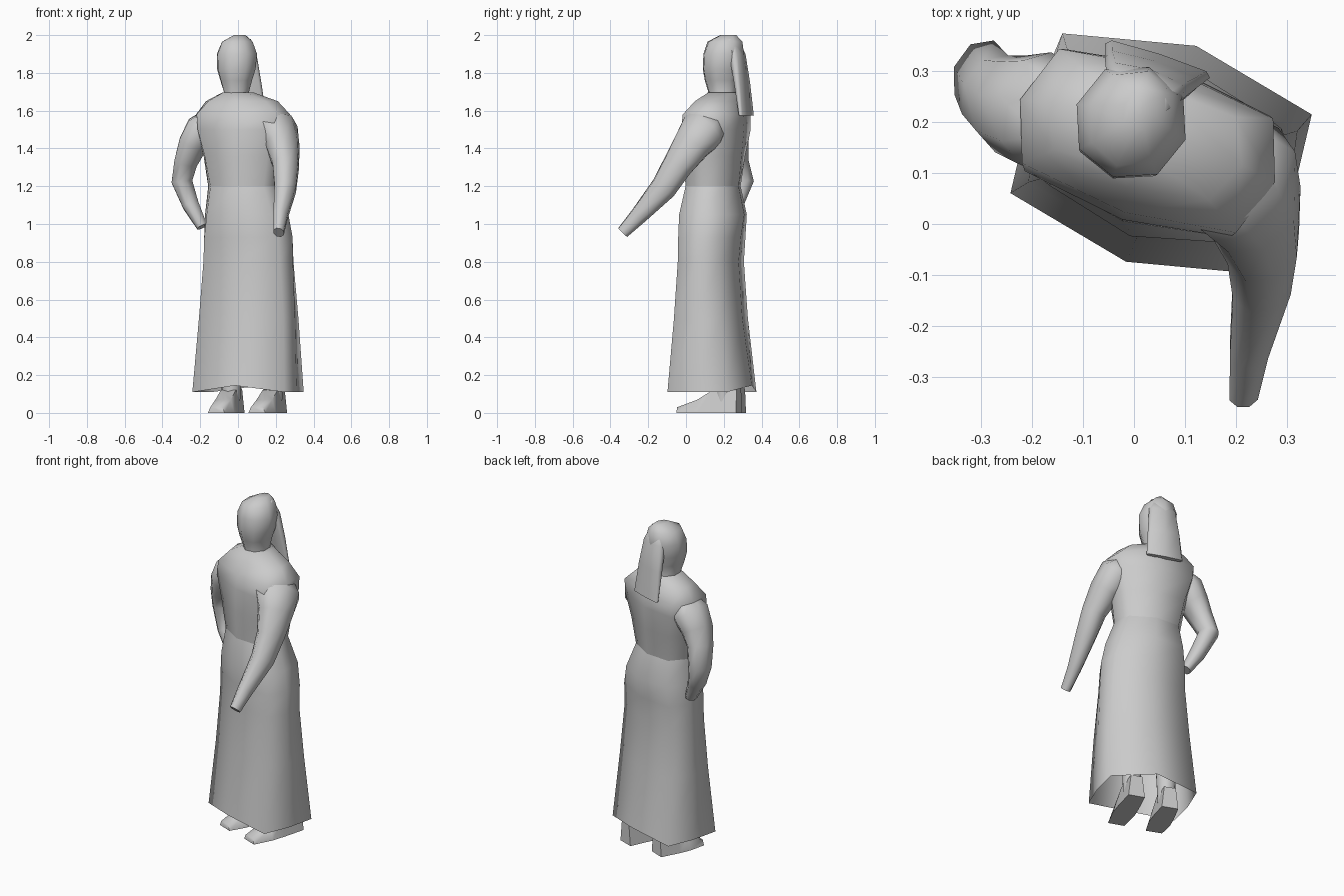
import bpy, bmesh, math
from mathutils import Vector

old = bpy.data.objects.get("Cube")
if old:
    bpy.data.objects.remove(old, do_unlink=True)

grey = bpy.data.materials.new("plain grey")
grey.use_nodes = True
grey.diffuse_color = (0.6, 0.6, 0.6, 1)
grey.node_tree.nodes["Principled BSDF"].inputs["Base Color"].default_value = grey.diffuse_color

TURN = math.radians(-18)          # the whole figure faces slightly to its right
U = Vector((math.cos(TURN), math.sin(TURN), 0))
V = Vector((-math.sin(TURN), math.cos(TURN), 0))
UP = Vector((0, 0, 1))


def loft(name, rings, cap_start=True, cap_end=True, sharp=75):
    """Skin a list of equal point rings."""
    bm = bmesh.new()
    loops = [[bm.verts.new(p) for p in ring] for ring in rings]
    n = len(loops[0])
    for a, b in zip(loops, loops[1:]):
        for i in range(n):
            j = (i + 1) % n
            bm.faces.new((a[i], a[j], b[j], b[i]))
    if cap_start:
        bm.faces.new(loops[0][::-1])
    if cap_end:
        bm.faces.new(loops[-1])
    bmesh.ops.recalc_face_normals(bm, faces=bm.faces)
    mesh = bpy.data.meshes.new(name)
    bm.to_mesh(mesh)
    bm.free()
    mesh.materials.append(grey)
    obj = bpy.data.objects.new(name, mesh)
    bpy.context.collection.objects.link(obj)
    bpy.ops.object.select_all(action="DESELECT")
    obj.select_set(True)
    bpy.context.view_layer.objects.active = obj
    bpy.ops.object.shade_smooth_by_angle(angle=math.radians(sharp))


def level_ring(z, u, v, hw, hv, cu=0.72, cv=0.72, lift=0.0):
    """Eight-sided level ring; cu and cv place its corners, lift raises front and back middles."""
    shape = [(0, -1), (cu, -cv), (1, 0), (cu, cv), (0, 1), (-cu, cv), (-1, 0), (-cu, -cv)]
    return [U * (u + a * hw) + V * (v + b * hv) + UP * (z + (lift if a == 0 else 0))
            for a, b in shape]


def limb(name, path, depth=1.0, sides=8):
    """Tapered tube through (x, y, z, radius) points, deeper than wide by depth."""
    pts = [Vector(p[:3]) for p in path]
    rings = []
    for i, p in enumerate(pts):
        t = (pts[min(i + 1, len(pts) - 1)] - pts[max(i - 1, 0)]).normalized()
        a = t.cross(V).normalized()
        b = t.cross(a) * depth
        rings.append([p + (a * math.cos(k) + b * math.sin(k)) * path[i][3]
                      for k in (math.tau * s / sides for s in range(sides))])
    loft(name, rings)


# Long skirt, open at the hem
loft("skirt", [
    level_ring(0.11, 0.008, 0.147, 0.27, 0.222, 0.95, 0.74, 0.035),
    level_ring(0.5, 0.013, 0.143, 0.258, 0.175, 0.91, 0.74),
    level_ring(0.8, 0.012, 0.142, 0.248, 0.155, 0.86, 0.74),
    level_ring(0.93, 0.01, 0.147, 0.246, 0.162, 0.84, 0.74),
    level_ring(1.05, 0.0, 0.15, 0.232, 0.175, 0.78, 0.74),
    level_ring(1.2, -0.018, 0.145, 0.195, 0.142, 0.76, 0.74)],
    cap_start=False, cap_end=False)

# Torso with sloping shoulders
loft("torso", [
    level_ring(1.2, -0.018, 0.145, 0.195, 0.142, 0.76, 0.74),
    level_ring(1.36, -0.022, 0.15, 0.218, 0.152, 0.8, 0.76),
    level_ring(1.5, -0.025, 0.158, 0.25, 0.157, 0.84, 0.8),
    level_ring(1.58, -0.025, 0.163, 0.262, 0.147, 0.84, 0.8),
    level_ring(1.65, -0.035, 0.175, 0.2, 0.112, 0.8, 0.76),
    level_ring(1.695, -0.06, 0.185, 0.09, 0.085)], cap_start=False)

# Head and neck
loft("head", [
    level_ring(1.62, -0.065, 0.185, 0.085, 0.085),
    level_ring(1.7, -0.067, 0.18, 0.07, 0.078),
    level_ring(1.76, -0.067, 0.175, 0.088, 0.092),
    level_ring(1.82, -0.067, 0.178, 0.107, 0.106),
    level_ring(1.9, -0.067, 0.188, 0.112, 0.113),
    level_ring(1.965, -0.067, 0.195, 0.085, 0.097),
    level_ring(2.0, -0.06, 0.215, 0.03, 0.045)])

# Hair hanging down the back
loft("hanging_hair", [
    level_ring(1.575, -0.055, 0.318, 0.108, 0.014, 0.9),
    level_ring(1.75, -0.06, 0.292, 0.095, 0.024, 0.9),
    level_ring(1.9, -0.063, 0.265, 0.08, 0.033, 0.85),
    level_ring(1.98, -0.06, 0.235, 0.055, 0.03)])

# Left arm reaching forward, right arm bent with the hand at the hip
limb("left_arm", [
    (0.16, 0.15, 1.54, 0.08), (0.205, 0.09, 1.5, 0.11), (0.235, 0.03, 1.42, 0.09),
    (0.253, -0.045, 1.31, 0.071), (0.25, -0.12, 1.19, 0.06),
    (0.225, -0.25, 1.045, 0.04), (0.215, -0.335, 0.955, 0.029)], depth=1.22)
limb("right_arm", [
    (-0.14, 0.22, 1.55, 0.07), (-0.19, 0.225, 1.5, 0.092), (-0.24, 0.235, 1.42, 0.08),
    (-0.275, 0.255, 1.33, 0.065), (-0.297, 0.29, 1.225, 0.058),
    (-0.25, 0.25, 1.1, 0.046), (-0.19, 0.22, 0.985, 0.03)], depth=1.25)

# Shoes and lower legs
for side, toe, heel in (("left", Vector((0.1, -0.035, 0)), Vector((0.215, 0.28, 0))),
                        ("right", Vector((-0.115, 0.035, 0)), Vector((-0.01, 0.3, 0)))):
    along = heel - toe
    across = Vector((along.y, -along.x, 0)).normalized()
    rings = []
    for f, half, top in ((0, 0.048, 0.03), (0.35, 0.063, 0.07), (0.6, 0.06, 0.12), (1, 0.048, 0.13)):
        c = toe + along * f
        rings.append([c - across * half, c + across * half,
                      c + across * half * 0.7 + UP * top, c - across * half * 0.7 + UP * top])
    loft(side + "_shoe", rings)
    ankle = toe + along * 0.75
    limb(side + "_leg", [(ankle.x, ankle.y, 0.06, 0.05), (ankle.x, ankle.y, 0.3, 0.062)])
